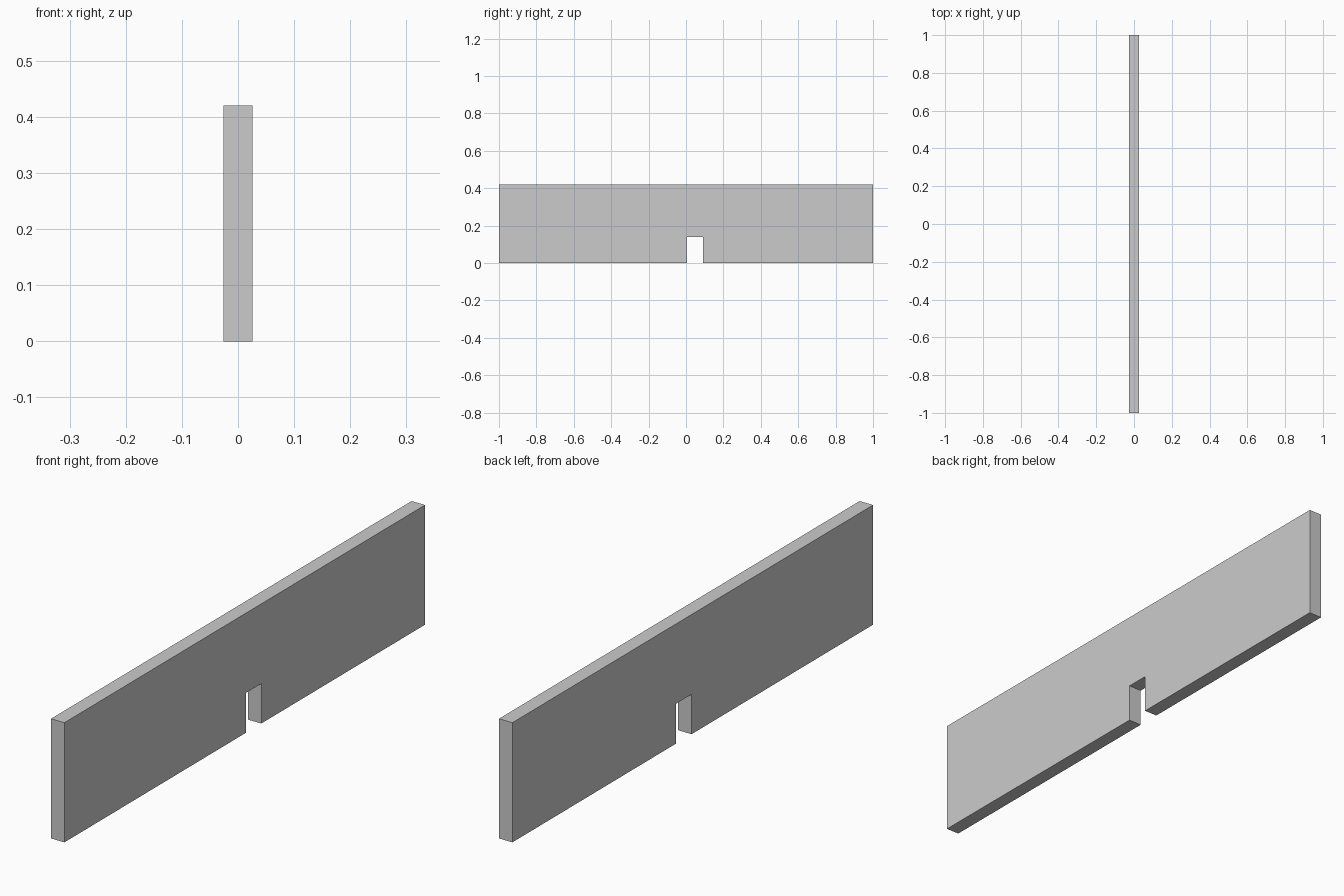
import bpy, bmesh

if "Cube" in bpy.data.objects:
    bpy.data.objects.remove(bpy.data.objects["Cube"])

HALF_X, HEIGHT = 0.026, 0.42
NOTCH_Y0, NOTCH_Y1, NOTCH_Z = 0.006, 0.092, 0.14

# Side profile of the wall (y, z) with the doorway notch in the bottom edge
profile = [(-1, 0), (NOTCH_Y0, 0), (NOTCH_Y0, NOTCH_Z), (NOTCH_Y1, NOTCH_Z),
           (NOTCH_Y1, 0), (1, 0), (1, HEIGHT), (-1, HEIGHT)]

# Extrude the profile through the wall thickness
bm = bmesh.new()
face = bm.faces.new([bm.verts.new((-HALF_X, y, z)) for y, z in profile])
ext = bmesh.ops.extrude_face_region(bm, geom=[face])
verts = [v for v in ext["geom"] if isinstance(v, bmesh.types.BMVert)]
bmesh.ops.translate(bm, verts=verts, vec=(2 * HALF_X, 0, 0))
bmesh.ops.recalc_face_normals(bm, faces=bm.faces)

mesh = bpy.data.meshes.new("wall_with_doorway")
bm.to_mesh(mesh)
bm.free()
wall = bpy.data.objects.new("wall_with_doorway", mesh)
bpy.context.collection.objects.link(wall)
